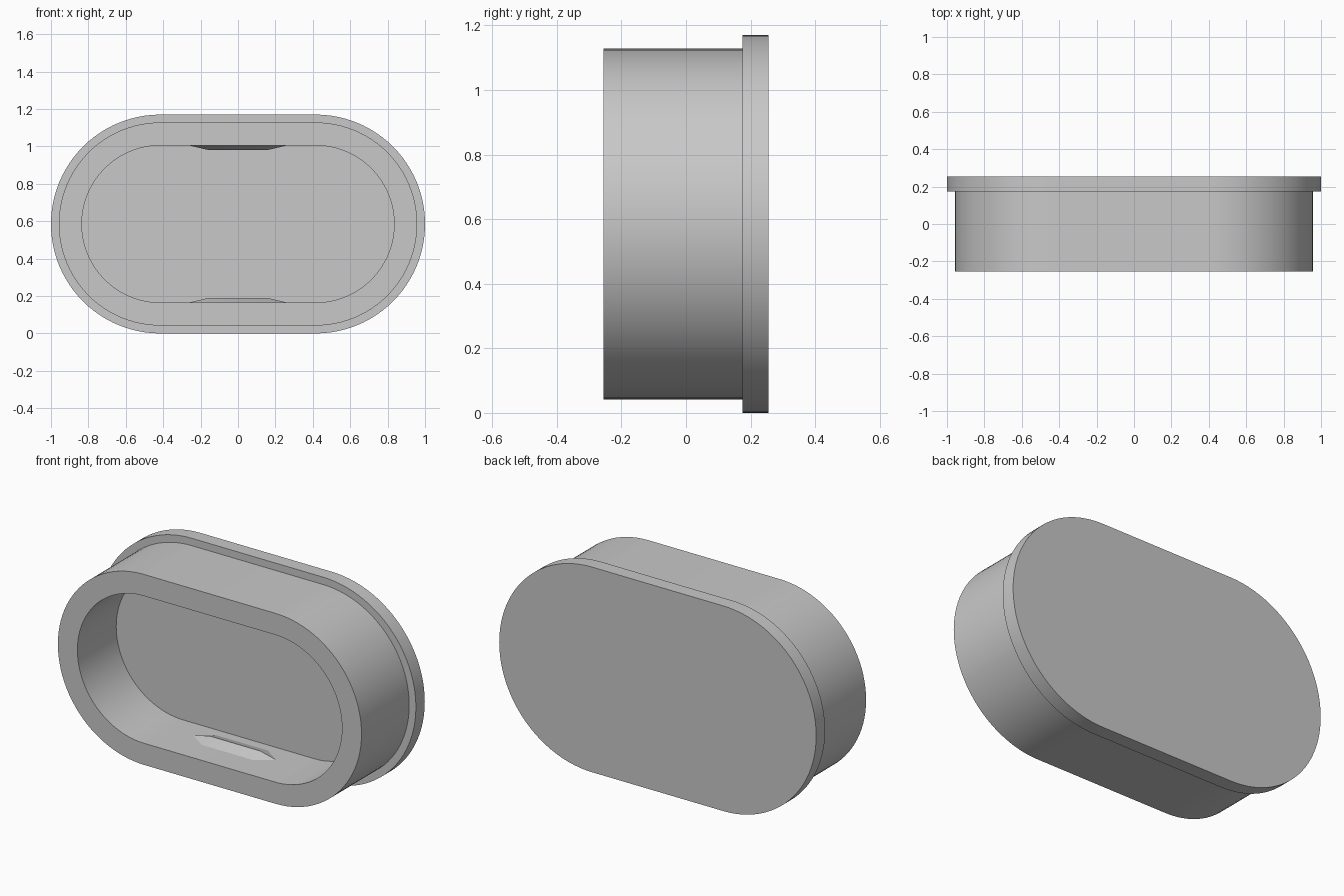
import bpy, bmesh, math

cube = bpy.data.objects.get("Cube")
if cube:
    bpy.data.objects.remove(cube, do_unlink=True)

grey = bpy.data.materials.new("plain_grey")
grey.use_nodes = True
grey.diffuse_color = (0.58, 0.58, 0.58, 1)
grey.node_tree.nodes["Principled BSDF"].inputs["Base Color"].default_value = (0.58, 0.58, 0.58, 1)

MID_Z = 0.585       # height of the long axis
HALF_FLAT = 0.415   # half length of the straight sides
SEGMENTS = 48       # facets per rounded end
INNER = 0.42        # radius of the recess


def finish(bm, name):
    bmesh.ops.recalc_face_normals(bm, faces=bm.faces)
    mesh = bpy.data.meshes.new(name)
    bm.to_mesh(mesh)
    bm.free()
    mesh.materials.append(grey)
    obj = bpy.data.objects.new(name, mesh)
    bpy.context.collection.objects.link(obj)
    bpy.ops.object.select_all(action='DESELECT')
    obj.select_set(True)
    bpy.context.view_layer.objects.active = obj
    bpy.ops.object.shade_smooth_by_angle(angle=math.radians(30))
    return obj


def stadium(bm, radius, y):
    """Ring of vertices around a pill-shaped outline."""
    ring = []
    for side, start in ((1, -math.pi / 2), (-1, math.pi / 2)):
        for i in range(SEGMENTS + 1):
            a = start + math.pi * i / SEGMENTS
            ring.append(bm.verts.new((side * HALF_FLAT + radius * math.cos(a), y,
                                      MID_Z + radius * math.sin(a))))
    return ring


# Hollow plug with a flange: back cap, flange, wall, rim, recess, floor
def build_plug():
    bm = bmesh.new()
    steps = [(0.585, 0.255), (0.585, 0.175), (0.543, 0.175),
             (0.543, -0.255), (INNER, -0.255), (INNER, 0.095)]
    rings = [stadium(bm, r, y) for r, y in steps]
    bm.faces.new(rings[0])
    bm.faces.new(rings[-1])
    for a, b in zip(rings, rings[1:]):
        for i in range(len(a)):
            j = (i + 1) % len(a)
            bm.faces.new((a[i], a[j], b[j], b[i]))
    finish(bm, "flanged_plug")


# Shallow snap ridge with tapered ends on the flat recess walls
def build_ridge(name, side):
    bm = bmesh.new()
    wall = MID_Z + side * (INNER + 0.002)
    crest = MID_Z + side * (INNER - 0.024)
    crest_y, reach = -0.03, 0.075

    def v(x, y, z):
        return bm.verts.new((x, y, z))

    tips = [v(x, crest_y, wall) for x in (-0.27, 0.27)]
    top = [v(x, crest_y, crest) for x in (-0.16, 0.16)]
    front = [v(x, crest_y - reach, wall) for x in (-0.16, 0.16)]
    back = [v(x, crest_y + reach, wall) for x in (-0.16, 0.16)]
    for base in (front, back):
        bm.faces.new((base[0], base[1], top[1], top[0]))
        for tip, low, high in zip(tips, base, top):
            bm.faces.new((tip, low, high))
    bm.faces.new((tips[0], front[0], front[1], tips[1], back[1], back[0]))
    finish(bm, name)


build_plug()
build_ridge("lower_snap_ridge", -1)
build_ridge("upper_snap_ridge", 1)
